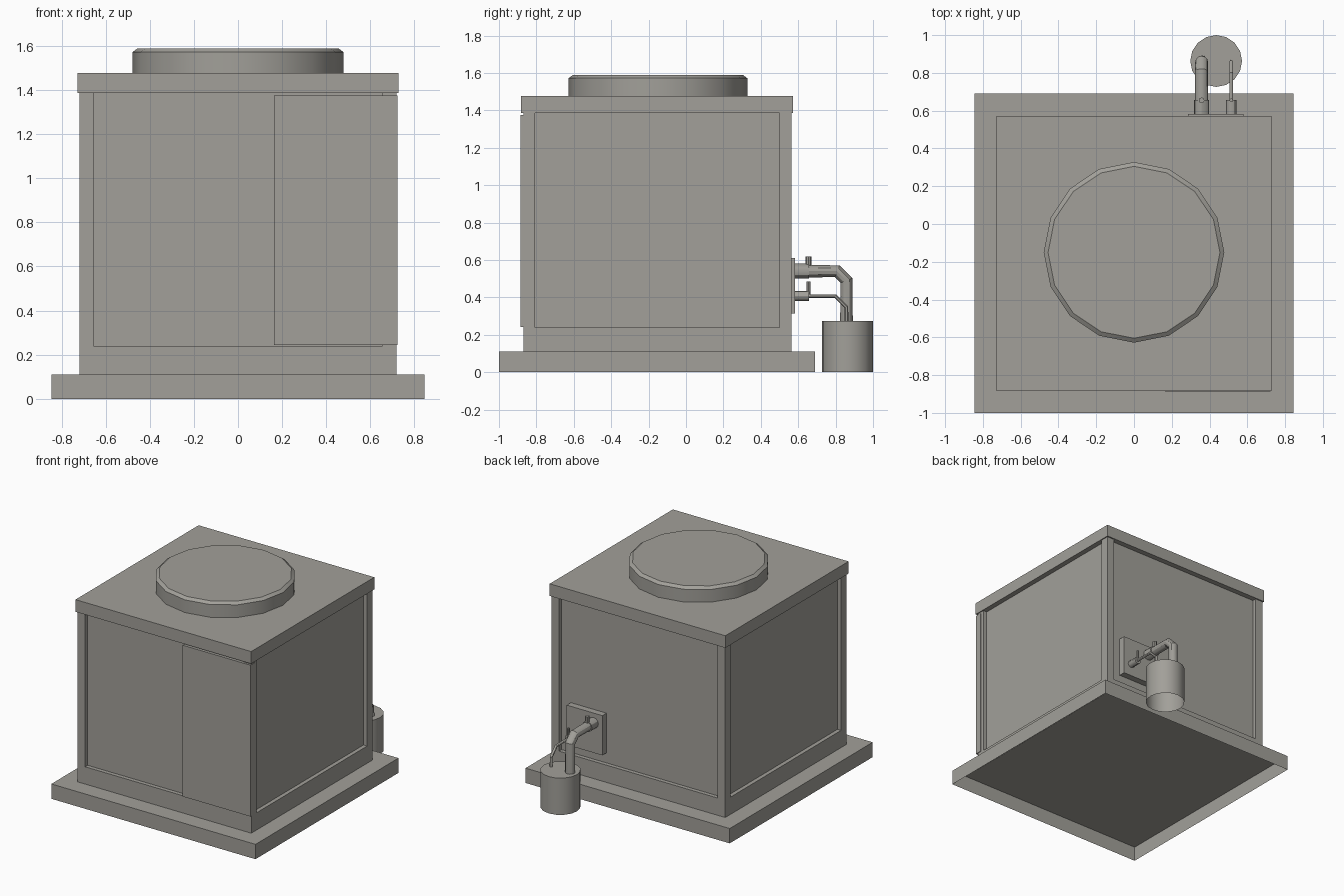
import bpy
import bmesh
from math import pi, radians
from mathutils import Matrix, Vector

if "Cube" in bpy.data.objects:
    bpy.data.objects.remove(bpy.data.objects["Cube"], do_unlink=True)

GREY = (0.36, 0.35, 0.32, 1.0)
paint = bpy.data.materials.new("warm_grey")
paint.use_nodes = True
paint.diffuse_color = GREY
paint.node_tree.nodes["Principled BSDF"].inputs["Base Color"].default_value = GREY


def finish(name, bm, smooth=False):
    mesh = bpy.data.meshes.new(name)
    bm.to_mesh(mesh)
    bm.free()
    obj = bpy.data.objects.new(name, mesh)
    bpy.context.collection.objects.link(obj)
    mesh.materials.append(paint)
    if smooth:
        smooth_object(obj)
    return obj


def smooth_object(obj):
    bpy.ops.object.select_all(action='DESELECT')
    obj.select_set(True)
    bpy.context.view_layer.objects.active = obj
    bpy.ops.object.shade_smooth_by_angle(angle=radians(30))


def box_mesh(low, high):
    low, high = Vector(low), Vector(high)
    bm = bmesh.new()
    size = Matrix.Diagonal((high - low).to_4d())
    bmesh.ops.create_cube(bm, size=1, matrix=Matrix.Translation((low + high) / 2) @ size)
    return bm


def open_bottom(bm):
    bm.normal_update()
    under = [f for f in bm.faces if f.normal.z < -0.9]
    bmesh.ops.delete(bm, geom=under, context='FACES')


def cylinder_mesh(start, radius, length, sides, along_y=False):
    bm = bmesh.new()
    turn = Matrix.Rotation(-pi / 2 if along_y else 0, 4, 'X')
    lift = Matrix.Translation((0, 0, length / 2))
    bmesh.ops.create_cone(bm, cap_ends=True, segments=sides, radius1=radius, radius2=radius,
                          depth=length, matrix=Matrix.Translation(start) @ turn @ lift)
    return bm


def pipe(name, x, radius, path):
    curve = bpy.data.curves.new(name, 'CURVE')
    curve.dimensions = '3D'
    curve.bevel_depth = radius
    curve.bevel_resolution = 4
    curve.use_fill_caps = True
    spline = curve.splines.new('POLY')
    spline.points.add(len(path) - 1)
    for point, (y, z) in zip(spline.points, path):
        point.co = (x, y, z, 1)
    obj = bpy.data.objects.new(name, curve)
    bpy.context.collection.objects.link(obj)
    curve.materials.append(paint)
    bpy.ops.object.select_all(action='DESELECT')
    obj.select_set(True)
    bpy.context.view_layer.objects.active = obj
    bpy.ops.object.convert(target='MESH')
    smooth_object(bpy.context.object)


# Hollow plinth
bm = box_mesh((-0.845, -1, 0), (0.845, 0.69, 0.111))
open_bottom(bm)
finish("plinth", bm)

# Cabinet with a recessed panel on every side, running up to the lid
bm = box_mesh((-0.719, -0.87, 0.11), (0.719, 0.563, 1.4))
bm.normal_update()
sides = [f for f in bm.faces if abs(f.normal.z) < 0.5]
bmesh.ops.inset_individual(bm, faces=sides, thickness=0.089, depth=0)
for face in sides:
    for v in face.verts:
        v.co.z = 0.24 if v.co.z < 0.7 else 1.395
bmesh.ops.inset_individual(bm, faces=sides, thickness=0, depth=-0.03)
finish("cabinet", bm)

# Lid and access door
finish("lid", box_mesh((-0.727, -0.883, 1.386), (0.727, 0.573, 1.477)))
finish("access_door", box_mesh((0.163, -0.886, 0.243), (0.723, -0.835, 1.375)))

# Fan cover with a chamfered upper rim
bm = cylinder_mesh((0, -0.15, 1.47), 0.478, 0.102, 16)
bm.normal_update()
top = [f for f in bm.faces if f.normal.z > 0.9]
bmesh.ops.inset_region(bm, faces=top, thickness=0.023, depth=0.017)
finish("fan_cover", bm, True)

# Service plate on the back
finish("service_plate", box_mesh((0.285, 0.53, 0.315), (0.58, 0.582, 0.612)))

# Two service pipes, each with a collar and a valve stem
for label, x, z, r, collar_r, stem_r, bend in (
        ("large", 0.358, 0.54, 0.034, 0.04, 0.015, 0.05),
        ("small", 0.515, 0.407, 0.01, 0.027, 0.01, 0.06)):
    pipe(label + "_pipe", x, r,
         [(0.58, z), (0.858 - bend, z), (0.858, z - bend), (0.858, 0.26)])
    finish(label + "_collar",
           cylinder_mesh((x, 0.575, z), collar_r, 0.082, 12, True), True)
    finish(label + "_valve_stem",
           cylinder_mesh((x, 0.655, z), stem_r, 0.078, 8), True)

# Open-bottomed canister the pipes run into
bm = cylinder_mesh((0.435, 0.863, 0), 0.137, 0.275, 16)
open_bottom(bm)
finish("canister", bm, True)
